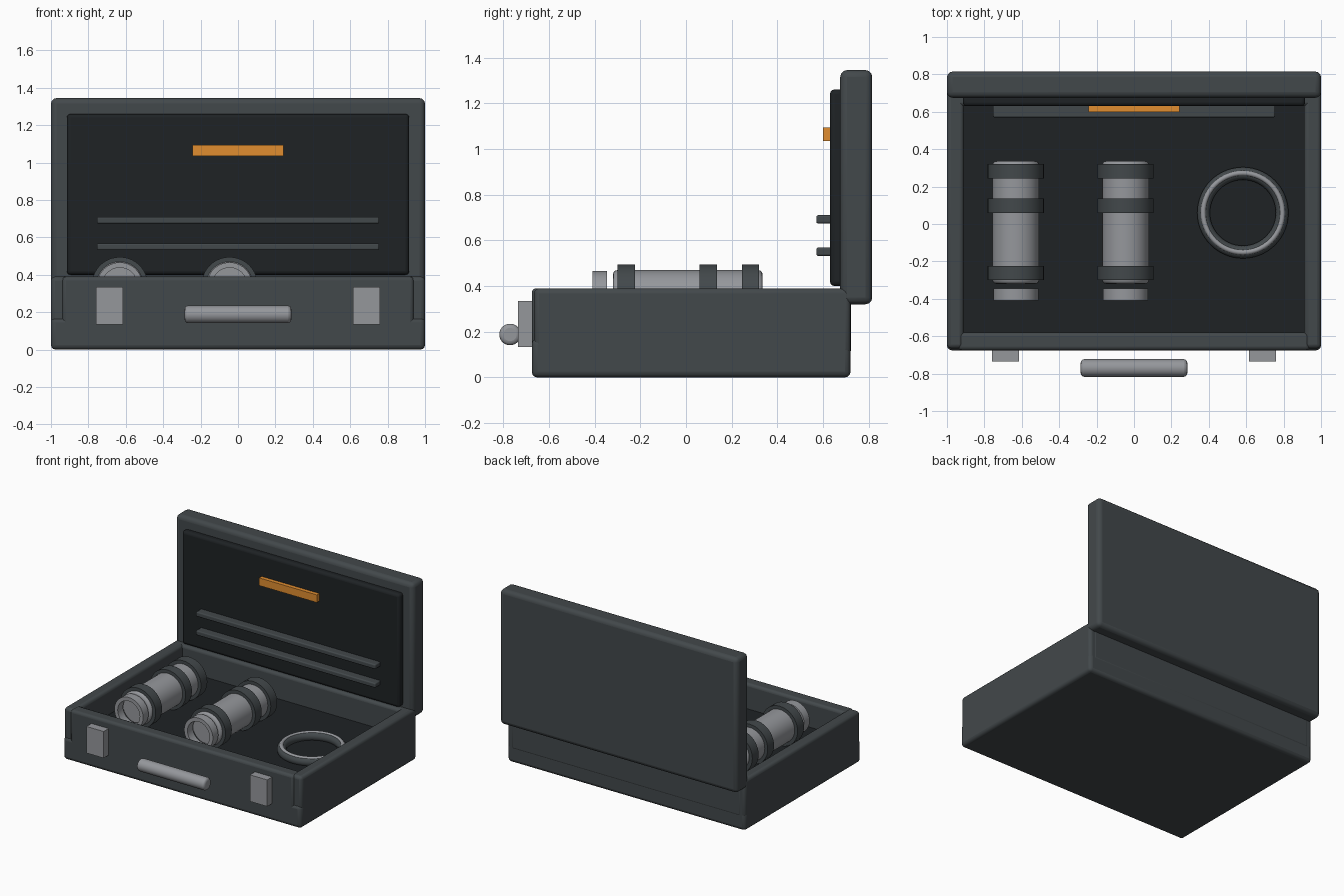
import bpy, math

if "Cube" in bpy.data.objects:
    bpy.data.objects.remove(bpy.data.objects["Cube"])


def material(name, rgb):
    m = bpy.data.materials.new(name)
    m.diffuse_color = (*rgb, 1)
    m.use_nodes = True
    m.node_tree.nodes["Principled BSDF"].inputs["Base Color"].default_value = m.diffuse_color
    return m


SHELL = material("shell_slate", (0.055, 0.065, 0.07))
DARK = material("lining_black", (0.013, 0.016, 0.018))
METAL = material("brushed_metal", (0.30, 0.31, 0.33))
ORANGE = material("orange_label", (0.75, 0.27, 0.03))


def finish(ob, name, mat, bevel=0.0, segments=3):
    ob.name = name
    ob.data.materials.append(mat)
    if bevel:
        mod = ob.modifiers.new("bevel", 'BEVEL')
        mod.width, mod.segments, mod.limit_method = bevel, segments, 'ANGLE'
    bpy.ops.object.shade_smooth_by_angle(angle=math.radians(35))
    return ob


def box(name, x, y, z, mat, bevel=0.0):
    """Box given by its (min, max) range on each axis."""
    bpy.ops.mesh.primitive_cube_add(size=1, location=[(a + b) / 2 for a, b in (x, y, z)])
    ob = bpy.context.object
    ob.scale = [b - a for a, b in (x, y, z)]
    bpy.ops.object.transform_apply(location=False, rotation=False, scale=True)
    return finish(ob, name, mat, bevel)


def rod(name, r, length, loc, rot, mat, bevel=0.0):
    bpy.ops.mesh.primitive_cylinder_add(vertices=40, radius=r, depth=length,
                                        location=loc, rotation=rot)
    return finish(bpy.context.object, name, mat, bevel)


def tube(name, r_out, r_in, x, y, z, mat):
    """Hollow ring along y, from y[0] to y[1]."""
    n = 40
    verts, faces = [], []
    for r, yy in ((r_out, y[0]), (r_out, y[1]), (r_in, y[1]), (r_in, y[0])):
        for i in range(n):
            a = 2 * math.pi * i / n
            verts.append((r * math.cos(a), yy, r * math.sin(a)))
    for k in range(4):
        for i in range(n):
            j, m = (i + 1) % n, (k + 1) % 4
            faces.append((k * n + i, m * n + i, m * n + j, k * n + j))
    me = bpy.data.meshes.new(name)
    me.from_pydata(verts, [], faces)
    ob = bpy.data.objects.new(name, me)
    ob.location = (x, 0, z)
    bpy.context.collection.objects.link(ob)
    bpy.ops.object.select_all(action='DESELECT')
    bpy.context.view_layer.objects.active = ob
    ob.select_set(True)
    return finish(ob, name, mat)


def torus(name, major, minor, loc, mat):
    bpy.ops.mesh.primitive_torus_add(major_radius=major, minor_radius=minor,
                                     major_segments=56, minor_segments=14, location=loc)
    return finish(bpy.context.object, name, mat)


# Case base: floor slab, four walls and dark lining
box("base_floor", (-1, 1), (-0.675, 0.72), (0, 0.17), SHELL, 0.025)
box("front_wall", (-0.94, 0.94), (-0.675, -0.58), (0.1, 0.39), SHELL, 0.02)
box("back_wall", (-0.97, 0.97), (0.63, 0.722), (0.1, 0.39), SHELL, 0.02)
for side, s in (("left", -1), ("right", 1)):
    box(side + "_wall", sorted((s * 0.91, s * 1.0)), (-0.665, 0.72), (0.1, 0.39), SHELL, 0.022)
box("floor_lining", (-0.93, 0.93), (-0.6, 0.65), (0.15, 0.2), DARK)

# Open lid with lining, straps and label
box("lid", (-1, 1), (0.675, 0.815), (0.32, 1.345), SHELL, 0.03)
box("lid_lining", (-0.915, 0.915), (0.63, 0.69), (0.40, 1.26), DARK, 0.02)
for i, z in enumerate((0.55, 0.692)):
    box(f"lid_strap_{i}", (-0.755, 0.755), (0.57, 0.64), (z - 0.018, z + 0.018), SHELL, 0.008)
box("lid_label", (-0.243, 0.243), (0.60, 0.635), (1.035, 1.093), ORANGE)

# Latches and handle on the front
for side, s in (("left", -1), ("right", 1)):
    box(side + "_latch", sorted((s * 0.615, s * 0.76)), (-0.735, -0.66), (0.133, 0.335), METAL)
rod("handle", 0.047, 0.57, (0, -0.77, 0.188), (0, math.pi / 2, 0), METAL, 0.018)

# Two banded canisters, each with a loose end ring
for n, x in enumerate((-0.632, -0.045)):
    z = 0.345
    rod(f"canister_{n}", 0.125, 0.655, (x, 0.008, z), (math.pi / 2, 0, 0), METAL, 0.02)
    for b, y in enumerate((-0.262, 0.097, 0.282)):
        rod(f"canister_{n}_band_{b}", 0.15, 0.076, (x, y, z), (math.pi / 2, 0, 0), SHELL)
    tube(f"canister_{n}_end_ring", 0.121, 0.093, x, (-0.41, -0.345), z, METAL)

# Coiled ring lying on the floor
torus("outer_ring", 0.21, 0.034, (0.582, 0.06, 0.22), SHELL)
torus("inner_ring", 0.212, 0.014, (0.582, 0.06, 0.246), METAL)
